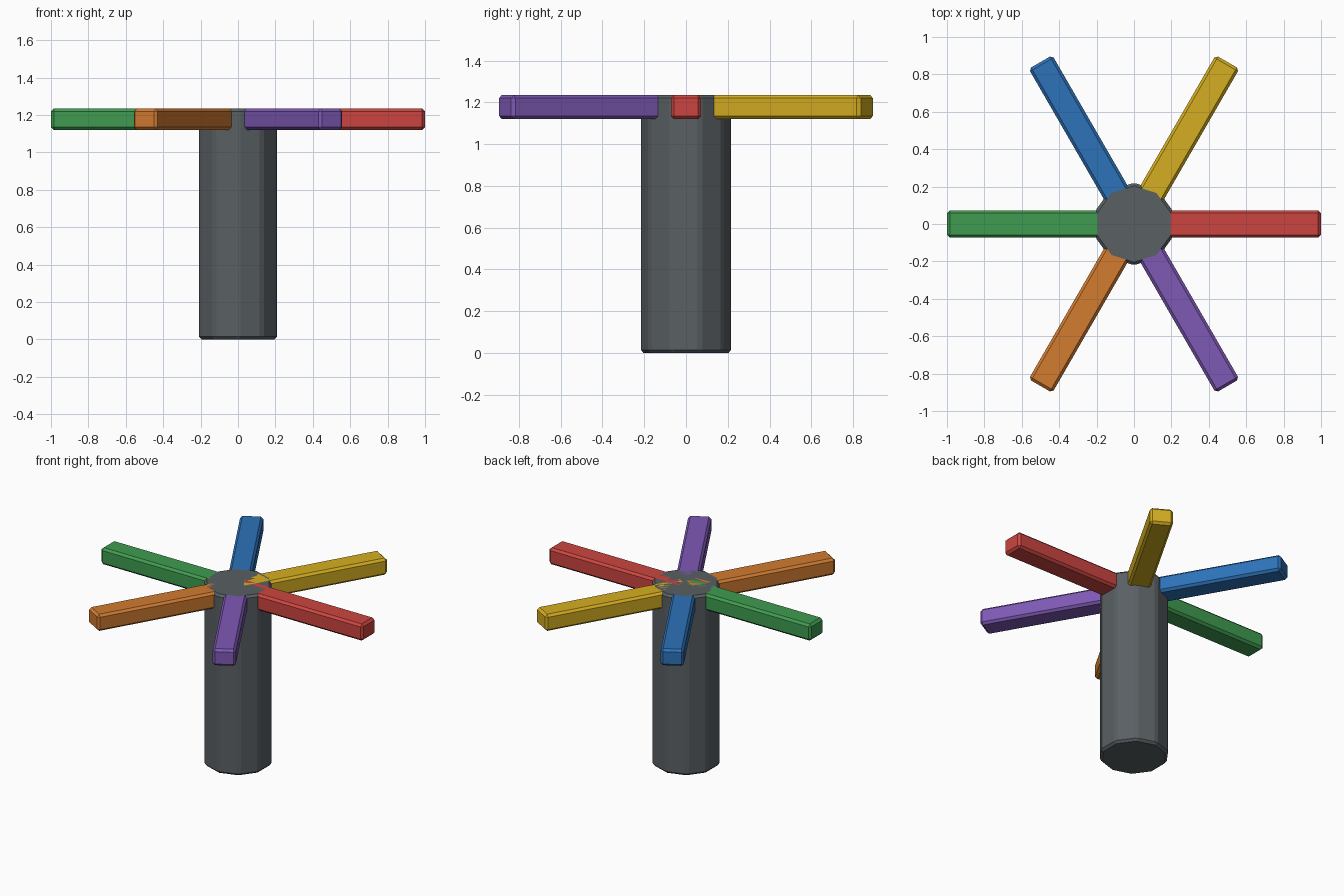
import bpy, bmesh
from math import radians
from mathutils import Matrix

if "Cube" in bpy.data.objects:
    bpy.data.objects.remove(bpy.data.objects["Cube"])

HEIGHT = 1.235
BEVEL = 0.015


def make_object(name, bm, color):
    bmesh.ops.recalc_face_normals(bm, faces=bm.faces)
    mesh = bpy.data.meshes.new(name)
    bm.to_mesh(mesh)
    bm.free()
    mat = bpy.data.materials.new(name + "_color")
    mat.diffuse_color = (*color, 1)
    mat.use_nodes = True
    mat.node_tree.nodes["Principled BSDF"].inputs["Base Color"].default_value = mat.diffuse_color
    mesh.materials.append(mat)
    obj = bpy.data.objects.new(name, mesh)
    bpy.context.collection.objects.link(obj)
    bevel = obj.modifiers.new("chamfer", 'BEVEL')
    bevel.width = BEVEL
    bevel.segments = 1
    bevel.limit_method = 'ANGLE'
    bevel.angle_limit = radians(30)
    return obj


# Ten-sided post with a corner pointing along y
bm = bmesh.new()
bmesh.ops.create_cone(bm, cap_ends=True, segments=10, radius1=0.22, radius2=0.22,
                      depth=HEIGHT, matrix=Matrix.Translation((0, 0, HEIGHT / 2)))
make_object("post", bm, (0.10, 0.115, 0.125))

# Six arms radiating from the axis, flush with the top of the post
ARM_LENGTH, ARM_WIDTH, ARM_HEIGHT = 1.0, 0.146, 0.115
arms = [
    ("red_arm", (0.60, 0.06, 0.05)),
    ("yellow_arm", (0.66, 0.42, 0.015)),
    ("blue_arm", (0.027, 0.17, 0.49)),
    ("green_arm", (0.05, 0.33, 0.08)),
    ("orange_arm", (0.64, 0.20, 0.03)),
    ("purple_arm", (0.21, 0.10, 0.46)),
]
for i, (name, color) in enumerate(arms):
    bm = bmesh.new()
    place = Matrix.Translation((ARM_LENGTH / 2, 0, HEIGHT - ARM_HEIGHT / 2))
    size = Matrix.Diagonal((ARM_LENGTH, ARM_WIDTH, ARM_HEIGHT, 1))
    bmesh.ops.create_cube(bm, size=1, matrix=place @ size)
    arm = make_object(name, bm, color)
    arm.rotation_euler.z = radians(60 * i)
